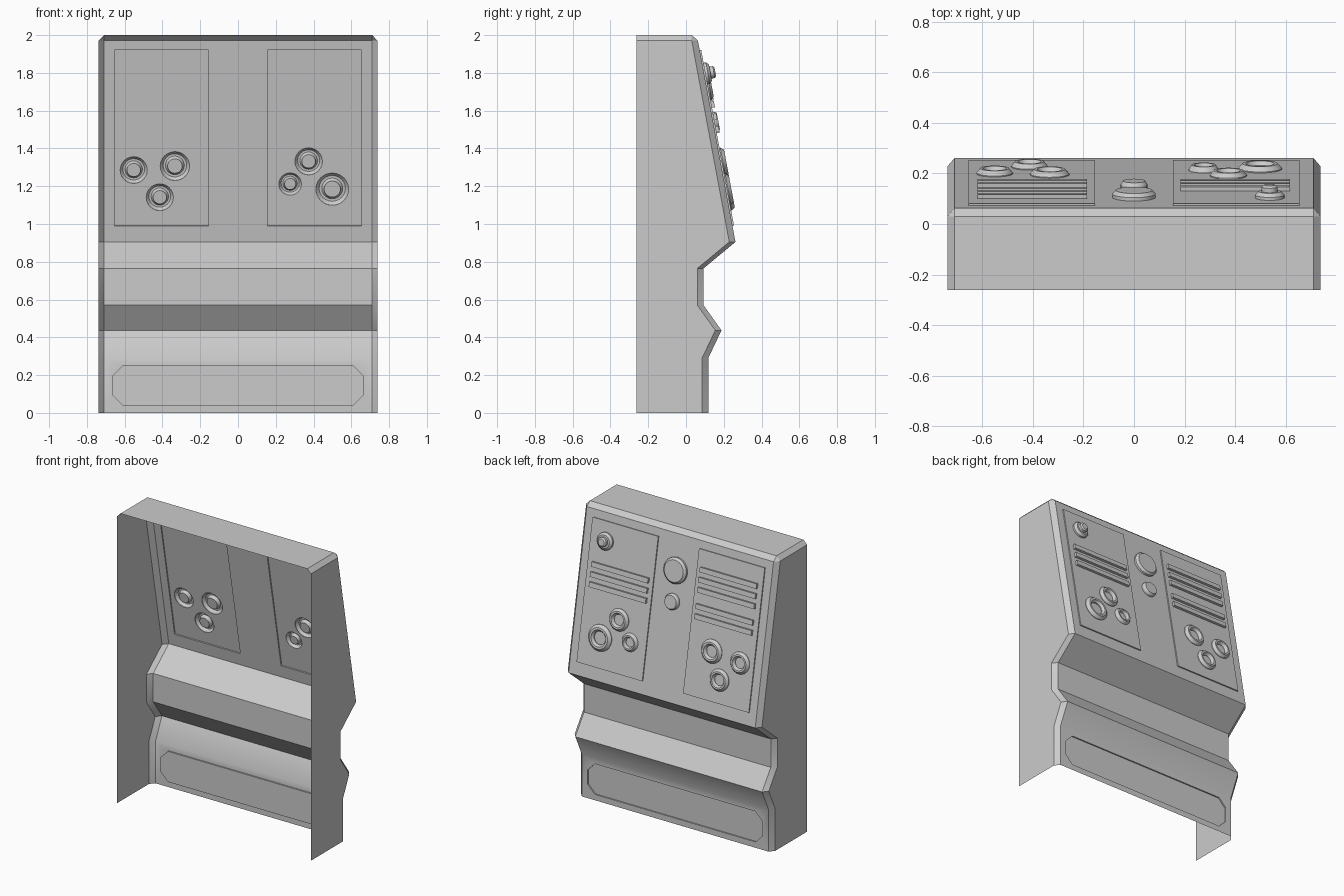
import bpy, bmesh, math
from mathutils import Matrix, Vector

if "Cube" in bpy.data.objects:
    bpy.data.objects.remove(bpy.data.objects["Cube"])

A, B = Vector((0, 0.262, 0.905)), Vector((0, 0.063, 1.972))   # sloped face, bottom and top
UP = (B - A).normalized()
NRM = Vector((0, UP.z, -UP.y))
SIDE = UP.cross(NRM)


def on_slope(x, z, h=0.0):
    """Matrix of a local frame on the sloped face: local Y up the slope, local Z outward."""
    o = A.lerp(B, (z - A.z) / (B.z - A.z)) + NRM * h
    o.x = x
    m = Matrix((SIDE, UP, NRM)).transposed().to_4x4()
    m.translation = o
    return m


def make(name, bm, matrix=Matrix()):
    bmesh.ops.remove_doubles(bm, verts=bm.verts[:], dist=1e-5)
    bmesh.ops.recalc_face_normals(bm, faces=bm.faces[:])
    me = bpy.data.meshes.new(name)
    bm.transform(matrix)
    bm.to_mesh(me)
    bm.free()
    ob = bpy.data.objects.new(name, me)
    bpy.context.collection.objects.link(ob)
    return ob


def loft(loops, caps=True, wrap=False):
    bm = bmesh.new()
    vs = [[bm.verts.new(p) for p in lp] for lp in loops]
    n = len(vs[0])
    pairs = list(zip(vs, vs[1:])) + ([(vs[-1], vs[0])] if wrap else [])
    for a, b in pairs:
        for i in range(n):
            j = (i + 1) % n
            bm.faces.new((a[i], a[j], b[j], b[i]))
    if caps:
        bm.faces.new(vs[0])
        bm.faces.new(vs[-1])
    return bm


def lathe(name, profile, matrix, ring=False, seg=24):
    loops = [[(r * math.cos(2 * math.pi * k / seg), r * math.sin(2 * math.pi * k / seg), h)
              for k in range(seg)] for r, h in profile]
    bm = loft(loops, caps=False, wrap=ring)
    if not ring:
        bm.faces.new([v for v in bm.verts][-seg:])
    return make(name, bm, matrix)


def box(name, w, h, z0, z1, matrix):
    pts = [(-w / 2, -h / 2), (w / 2, -h / 2), (w / 2, h / 2), (-w / 2, h / 2)]
    return make(name, loft([[(x, y, z) for x, y in pts] for z in (z0, z1)]), matrix)


def smooth(ob):
    bpy.ops.object.select_all(action='DESELECT')
    ob.select_set(True)
    bpy.context.view_layer.objects.active = ob
    bpy.ops.object.shade_smooth_by_angle(angle=math.radians(30))


# console body: chamfered profile lofted across x
front = [(0.118, 0), (0.118, 0.29), (0.188, 0.437), (0.093, 0.57), (0.093, 0.765),
         (0.262, 0.905), (0.063, 1.972)]
inner = front + [(0.03, 2.0), (-0.262, 2.0), (-0.262, 0)]
outer = [(y - 0.033, z) for y, z in front] + [(0.03, 1.972), (-0.262, 1.972), (-0.262, 0)]
body = make("console_body", loft([[(x, y, z) for y, z in prof] for x, prof in
            ((-0.738, outer), (-0.71, inner), (0.71, inner), (0.738, outer))]))

# raised control panels, dial rings and recessed octagonal kick plate, merged into the shell
tools = []
for x in (-0.405, 0.405):
    tools.append((box("panel", 0.5, 0.93 * 1.017, -0.03, 0.008, on_slope(x, 1.455)), 'UNION'))
for x, z, r in ((-0.552, 1.284, 0.072), (-0.334, 1.305, 0.078), (-0.414, 1.14, 0.072),
                (0.374, 1.33, 0.073), (0.276, 1.21, 0.06), (0.499, 1.183, 0.087)):
    prof = [(r, -0.02), (r, 0.012), (0.8 * r, 0.03), (0.64 * r, 0.03),
            (0.5 * r, 0.014), (0.5 * r, -0.02)]
    tools.append((lathe("dial_ring", prof, on_slope(x, z), ring=True), 'UNION'))
octo = [(-0.665, 0.095), (-0.61, 0.04), (0.61, 0.04), (0.665, 0.095),
        (0.665, 0.195), (0.61, 0.25), (-0.61, 0.25), (-0.665, 0.195)]
tools.append((make("kick_cut", loft([[(x, y, z) for x, z in octo] for y in (0.109, 0.2)])),
              'DIFFERENCE'))
bpy.context.view_layer.objects.active = body
for ob, op in tools:
    mod = body.modifiers.new("b", 'BOOLEAN')
    mod.operation, mod.solver, mod.object = op, 'EXACT', ob
    bpy.ops.object.modifier_apply(modifier=mod.name)
    bpy.data.objects.remove(ob)

# open the shell at the back and underneath
bm = bmesh.new()
bm.from_mesh(body.data)
gone = [f for f in bm.faces if all(v.co.y < -0.26 for v in f.verts)
        or all(v.co.z < 0.001 for v in f.verts)]
bmesh.ops.delete(bm, geom=gone, context='FACES')
bm.to_mesh(body.data)
bm.free()
smooth(body)

# central push buttons
for name, z, r in (("large_button", 1.74, 0.086), ("small_button", 1.54, 0.053)):
    smooth(lathe(name, [(r, 0), (r, 0.014), (0.84 * r, 0.028)], on_slope(0, z)))

# stepped knob
smooth(lathe("stepped_knob", [(0.058, 0.008), (0.058, 0.02), (0.044, 0.034), (0.032, 0.034),
                              (0.032, 0.052), (0.022, 0.06)], on_slope(0.537, 1.795)))

# slim raised bars on both panels
for x, zs in ((-0.403, (1.795, 1.73, 1.665, 1.56, 1.495)), (0.401, (1.63, 1.565, 1.50))):
    for z in zs:
        box("panel_bar", 0.432, 0.033, 0.008, 0.024, on_slope(x, z))
